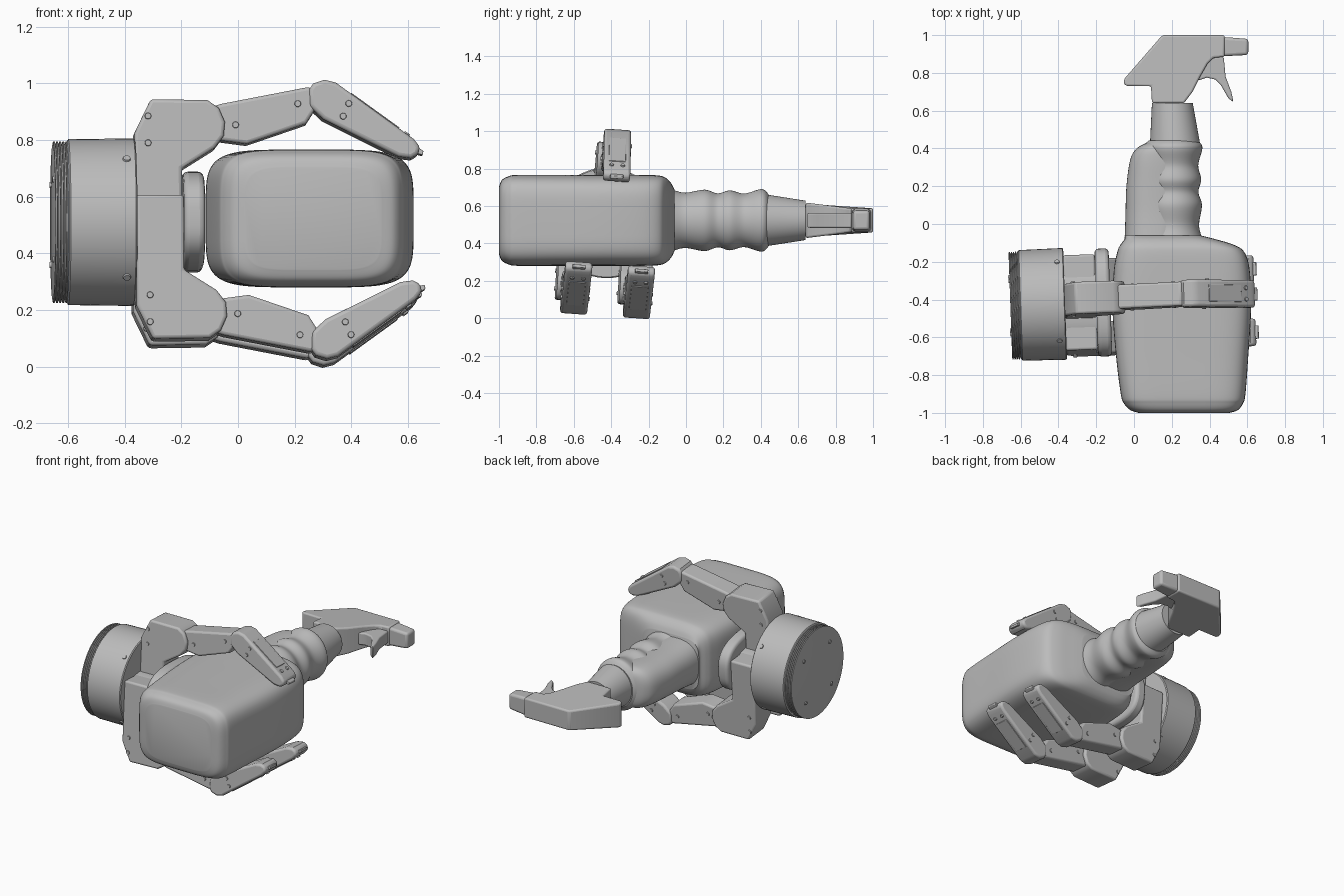
import bpy, bmesh
from math import cos, sin, pi, radians, copysign
from mathutils import Matrix, Vector

cube = bpy.data.objects.get("Cube")
if cube:
    bpy.data.objects.remove(cube)

grey = bpy.data.materials.new("plain grey")
grey.use_nodes = True
grey.diffuse_color = (0.5, 0.5, 0.5, 1)
grey.node_tree.nodes["Principled BSDF"].inputs["Base Color"].default_value = (0.5, 0.5, 0.5, 1)

# The gripper is slightly rolled and yawed around the bottle
GRIP = (Matrix.Translation((0, -0.41, 0.51))
        @ Matrix.Rotation(radians(2), 4, 'Z') @ Matrix.Rotation(radians(-4), 4, 'X'))
BOTTLE = Matrix.Translation((0, 0, 0.523))


def finish(name, bm, frame, bevel=0.0, segments=3, angle=35):
    bmesh.ops.recalc_face_normals(bm, faces=bm.faces)
    mesh = bpy.data.meshes.new(name)
    bm.to_mesh(mesh)
    bm.free()
    mesh.materials.append(grey)
    ob = bpy.data.objects.new(name, mesh)
    bpy.context.collection.objects.link(ob)
    ob.matrix_world = frame
    if bevel:
        mod = ob.modifiers.new("Rounded edges", 'BEVEL')
        mod.width, mod.segments = bevel, segments
        mod.limit_method, mod.angle_limit = 'ANGLE', radians(40)
    bpy.ops.object.select_all(action='DESELECT')
    ob.select_set(True)
    bpy.context.view_layer.objects.active = ob
    bpy.ops.object.shade_smooth_by_angle(angle=radians(angle))
    return ob


def prism(name, outline, low, high, frame, axis='Y', bevel=0.0, shape=None):
    """Extrude a flat outline between two levels of an axis."""
    bm = bmesh.new()
    rings = []
    for d in (low, high):
        rings.append([bm.verts.new((a, d, b) if axis == 'Y' else (a, b, d)) for a, b in outline])
    bm.faces.new(rings[0])
    bm.faces.new(rings[1])
    n = len(outline)
    for i in range(n):
        j = (i + 1) % n
        bm.faces.new((rings[0][i], rings[0][j], rings[1][j], rings[1][i]))
    if shape:
        for v in bm.verts:
            shape(v.co)
    return finish(name, bm, frame, bevel)


def spline(rows, steps=6):
    """Pass a smooth curve through the given rows."""
    rows = [Vector(r) for r in rows]
    out = []
    for i in range(len(rows) - 1):
        p0, p1, p2 = rows[max(i - 1, 0)], rows[i], rows[i + 1]
        p3 = rows[min(i + 2, len(rows) - 1)]
        for k in range(steps):
            t = k / steps
            out.append(p1 + (p2 - p0) * (t / 2) + (2 * p0 - 5 * p1 + 4 * p2 - p3) * (t * t / 2)
                       + (3 * p1 - p0 - 3 * p2 + p3) * (t ** 3 / 2))
    return out + [rows[-1]]


def loft(name, stations, frame, axis='Y', power=2.0, count=64, bevel=0.0):
    """Skin superellipse sections (position, centre, half width, half height)."""
    bm = bmesh.new()
    rings = []
    for pos, mid, hu, hv in stations:
        ring = []
        for i in range(count):
            a = 2 * pi * i / count
            u = mid + hu * copysign(abs(cos(a)) ** (2 / power), cos(a))
            v = hv * copysign(abs(sin(a)) ** (2 / power), sin(a))
            ring.append(bm.verts.new((u, pos, v) if axis == 'Y' else (pos, u, v)))
        rings.append(ring)
    for r, s in zip(rings, rings[1:]):
        for i in range(count):
            j = (i + 1) % count
            bm.faces.new((r[i], r[j], s[j], s[i]))
    bm.faces.new(rings[0])
    bm.faces.new(rings[-1])
    return finish(name, bm, frame, bevel)


def bolt(name, place, direction, frame, radius=0.013):
    bm = bmesh.new()
    turn = Vector(direction).to_track_quat('Z', 'Y').to_matrix().to_4x4()
    bmesh.ops.create_cone(bm, cap_ends=True, segments=16, radius1=radius, radius2=radius * 0.8,
                          depth=0.012, matrix=Matrix.Translation(place) @ turn)
    finish(name, bm, frame)


# Bottle body, handle lobe, ribbed grip and tapered collar
loft("bottle_body", spline([
    (-1.0, .265, .24, .18), (-.985, .265, .285, .215), (-.95, .262, .315, .235),
    (-.9, .26, .33, .243), (-.7, .255, .35, .243), (-.45, .253, .367, .243),
    (-.25, .253, .36, .243), (-.15, .248, .337, .24), (-.11, .228, .3, .228),
    (-.08, .19, .24, .2), (-.062, .155, .205, .165)]), BOTTLE, power=5, count=96)
loft("handle_lobe", spline([
    (-.1, .11, .16, .155), (.05, .115, .16, .142), (.2, .12, .16, .138), (.34, .125, .145, .138),
    (.4, .13, .115, .13), (.43, .14, .07, .1), (.44, .15, .03, .05)]), BOTTLE, power=2.5)
waves = [(-.1, .18), (-.06, .16), (0, .148), (.1, .164), (.17, .144), (.235, .16),
         (.31, .143), (.39, .165), (.42, .162), (.442, .138)]
loft("ribbed_grip", spline([(y, .207, r * .93, r) for y, r in waves]), BOTTLE)
loft("collar", [(.43, .217, .132, .138), (.64, .203, .108, .105)], BOTTLE)


# Spray head
def thin_head(co):
    co.z *= 1 - 0.32 * min(max((co.y - .64) / .24, 0), 1)


head = [(.095, .64), (.09, .73), (-.04, .73), (-.055, .745), (-.05, .77), (.15, 1.0), (.48, 1.0),
        (.48, .885), (.42, .88), (.39, .85), (.35, .78), (.31, .7), (.265, .64)]
prism("spray_head", head, -.095, .095, BOTTLE, 'Z', .025, thin_head)
prism("trigger", [(.34, .76), (.385, .775), (.43, .765), (.46, .735), (.5, .665), (.527, .645),
                  (.515, .7), (.485, .78), (.475, .885), (.38, .885)],
      -.04, .04, BOTTLE, 'Z', .008)


def taper_nozzle(co):
    if co.x > .55:
        co.z *= .85


prism("nozzle", [(.47, .888), (.47, .99), (.605, .98), (.605, .895)],
      -.06, .06, BOTTLE, 'Z', .015, taper_nozzle)

# Gripper base: drum, fine ribs and rear plate
loft("base_drum", [(x, 0, r, r) for x, r in
                   ((-.605, .285), (-.6, .293), (-.37, .296), (-.365, .29))], GRIP, 'X')
ribs = []
for i in range(5):
    x = -.655 + i * .011
    ribs += [(x, .276), (x + .002, .285), (x + .007, .285), (x + .009, .276)]
loft("base_ribs", [(x, 0, r, r) for x, r in ribs], GRIP, 'X')
for a in (45, 135, 225, 315):
    c, s = cos(radians(a)), sin(radians(a))
    bolt("rear_bolt", (-.655, .2 * c, .2 * s), (-1, 0, 0), GRIP)
    bolt("drum_bolt", (-.4, .295 * c, .295 * s), (0, c, s), GRIP, .016)

# Palm
loft("palm_hub", [(-.38, 0, .2, .09), (-.19, 0, .2, .09)], GRIP, 'X', 3)
loft("palm_pad", [(-.2, 0, .285, .175), (-.125, 0, .285, .175)], GRIP, 'X', 2.8, bevel=.02)

# Fingers: the same outlines, flipped for the lower pair
BRACKET = [(-.368, -.08), (-.368, .31), (-.31, .43), (-.11, .427), (-.07, .4), (-.048, .35),
           (-.052, .3), (-.085, .257), (-.2, .185), (-.2, -.08)]
MIDDLE = [(-.12, .395), (-.06, .415), (.25, .475), (.3, .44), (.24, .345), (.03, .273),
          (-.06, .285), (-.12, .32)]
TIP = [(.25, .465), (.265, .487), (.305, .5), (.345, .49), (.62, .29), (.642, .262), (.635, .235),
       (.61, .222), (.565, .228), (.3, .36), (.252, .405)]
NAIL = [(.6, .285), (.655, .25), (.652, .235), (.6, .25)]
PAD = [(.4, .455), (.57, .332), (.566, .324), (.396, .447)]


def finger(name, y, flip):
    def part(label, outline, half, bevel):
        prism(f"{name}_{label}", [(x, z * flip) for x, z in outline],
              y - half, y + half, GRIP, 'Y', bevel)

    part("bracket", BRACKET, .085, .012)
    part("middle_link", MIDDLE, .064, .012)
    part("tip_link", TIP, .072, .016)
    part("nail", NAIL, .035, .003)
    part("pad_plate", PAD, .045, .002)
    for side in (-1, 1):
        for x, z, half in ((-.32, .37, .085), (-.32, .275, .085), (.39, .415, .072),
                           (.37, .37, .072), (-.01, .34, .064), (.21, .415, .064)):
            bolt(f"{name}_side_bolt", (x, y + side * half, z * flip), (0, side, 0), GRIP)
        bolt(f"{name}_tip_bolt", (.595, y + side * .03, .309 * flip), (.59, 0, .81 * flip), GRIP)


finger("upper_finger", 0, 1)
finger("lower_front_finger", -.168, -1)
finger("lower_back_finger", .168, -1)
